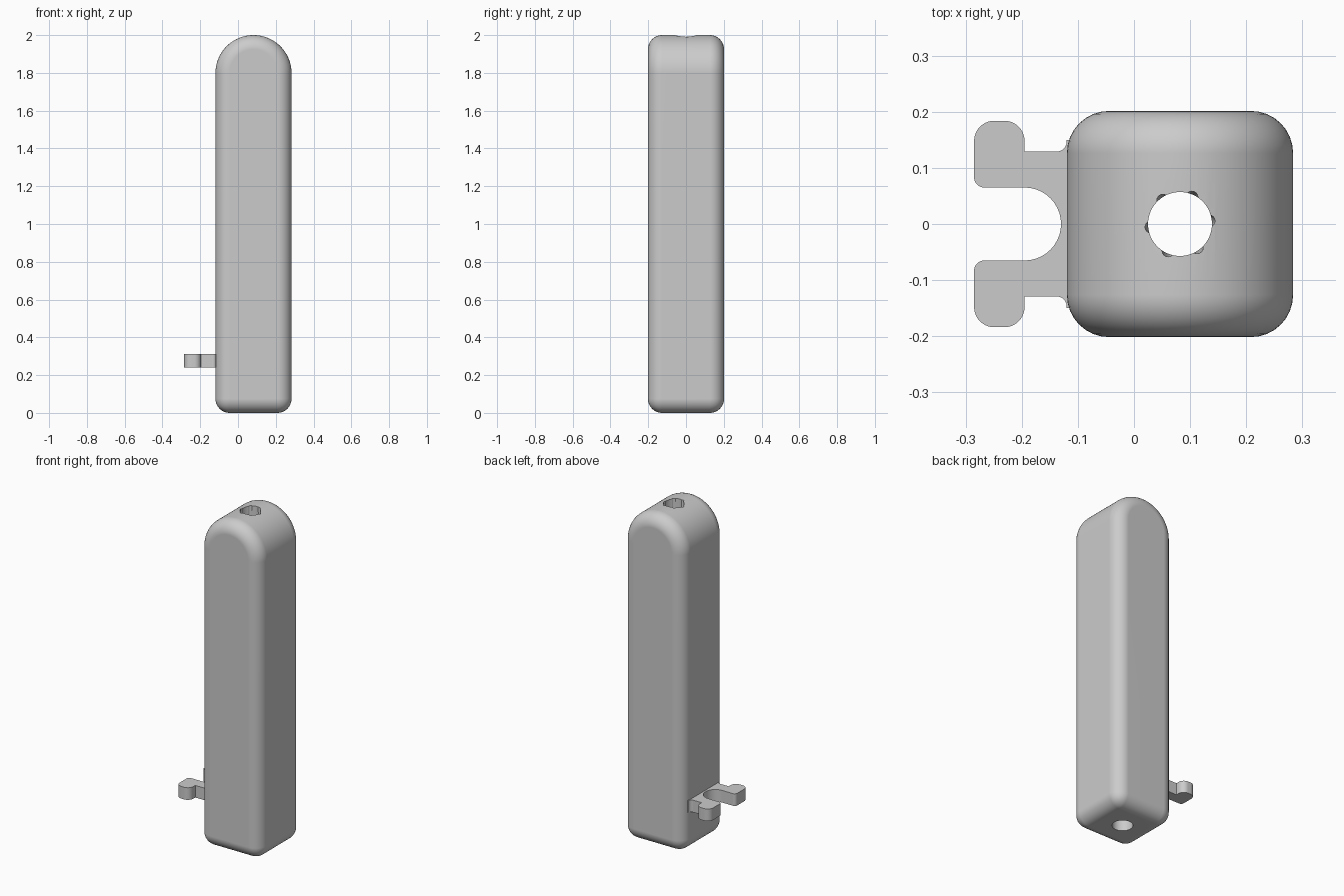
import bpy
import bmesh
from math import sin, cos, pi, radians
from mathutils import Vector

if "Cube" in bpy.data.objects:
    bpy.data.objects.remove(bpy.data.objects["Cube"], do_unlink=True)

grey = bpy.data.materials.new("plain_grey")
grey.use_nodes = True
grey.diffuse_color = (0.6, 0.6, 0.6, 1)
grey.node_tree.nodes["Principled BSDF"].inputs["Base Color"].default_value = (0.6, 0.6, 0.6, 1)

CX, HALF, TOP, ROUND = 0.082, 0.2015, 2.0, 0.075


def extrude(name, points, offset):
    """Make a solid by sweeping a closed outline along an offset."""
    bm = bmesh.new()
    face = bm.faces.new([bm.verts.new(p) for p in points])
    swept = bmesh.ops.extrude_face_region(bm, geom=[face])["geom"]
    verts = [v for v in swept if isinstance(v, bmesh.types.BMVert)]
    bmesh.ops.translate(bm, verts=verts, vec=offset)
    bmesh.ops.recalc_face_normals(bm, faces=bm.faces)
    mesh = bpy.data.meshes.new(name)
    bm.to_mesh(mesh)
    bm.free()
    obj = bpy.data.objects.new(name, mesh)
    bpy.context.collection.objects.link(obj)
    mesh.materials.append(grey)
    return obj


def activate(obj):
    bpy.ops.object.select_all(action='DESELECT')
    obj.select_set(True)
    bpy.context.view_layer.objects.active = obj


def cut(obj, x, y, low, high, r_low, r_high, sides):
    """Subtract a round or tapered vertical hole."""
    bpy.ops.mesh.primitive_cone_add(vertices=sides, radius1=r_low, radius2=r_high,
                                    depth=high - low, location=(x, y, (low + high) / 2))
    cutter = bpy.context.object
    cutter.hide_render = True
    cutter.data.materials.append(grey)
    mod = obj.modifiers.new("hole", 'BOOLEAN')
    mod.operation, mod.solver, mod.object = 'DIFFERENCE', 'EXACT', cutter
    activate(obj)
    bpy.ops.object.modifier_apply(modifier=mod.name)
    bpy.data.objects.remove(cutter, do_unlink=True)


def rounded(points, radii, steps=10):
    """Round the right-angled corners of an open path."""
    path = [Vector(p) for p in points]
    out = [path[0]]
    for a, c, b, r in zip(path, path[1:], path[2:], radii):
        if r == 0:
            out.append(c)
            continue
        u, v = (a - c).normalized(), (b - c).normalized()
        for i in range(steps + 1):
            t = pi / 2 * i / steps
            p = c + r * (u + v) - r * (v * cos(t) + u * sin(t))
            if (p - out[-1]).length > 1e-5:
                out.append(p)
    return out + [path[-1]]


# Body: arched block with every edge rounded
arch = [(CX - HALF, -HALF, 0), (CX + HALF, -HALF, 0)]
for i in range(41):
    a = pi * i / 40
    arch.append((CX + HALF * cos(a), -HALF, TOP - HALF + HALF * sin(a)))
body = extrude("body", arch, (0, 2 * HALF, 0))
bevel = body.modifiers.new("rounding", 'BEVEL')
bevel.width, bevel.segments = ROUND, 8
bevel.limit_method, bevel.angle_limit = 'ANGLE', radians(40)
bevel.use_clamp_overlap = False
activate(body)
bpy.ops.object.modifier_apply(modifier=bevel.name)

# Bore through the body, with six tapering notches at its mouth
cut(body, CX, 0, -0.1, TOP + 0.1, 0.057, 0.057, 48)
for i in range(6):
    a = radians(6 + 60 * i)
    cut(body, CX + 0.052 * cos(a), 0.052 * sin(a), 1.75, TOP + 0.02, 0.004, 0.0115, 16)

# Forked clip: half outline, mirrored across the middle
half = rounded([(-0.13, 0), (-0.13, 0.065), (-0.285, 0.065), (-0.285, 0.184),
                (-0.195, 0.184), (-0.195, 0.129), (-0.12, 0.129), (-0.12, 0.15), (-0.09, 0.15)],
               [0.065, 0.018, 0.036, 0.036, 0, 0.018, 0])
outline = half + [Vector((p.x, -p.y)) for p in reversed(half[1:])]
clip = extrude("forked_clip", [(p.x, p.y, 0.24) for p in outline], (0, 0, 0.073))

for part in (body, clip):
    activate(part)
    bpy.ops.object.shade_smooth_by_angle(angle=radians(30))
    weighted = part.modifiers.new("clean_shading", 'WEIGHTED_NORMAL')
    weighted.keep_sharp = True
